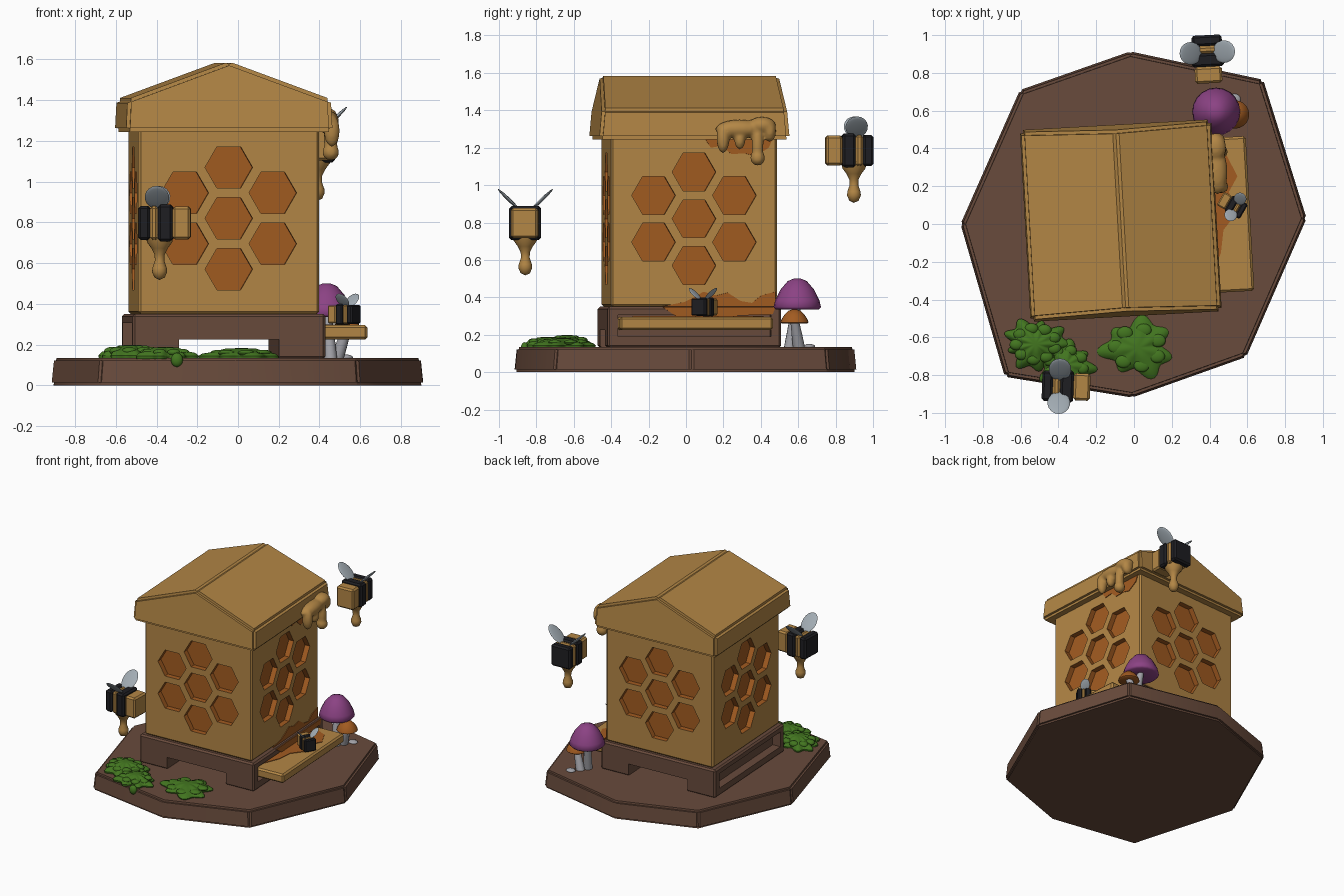
import bpy, bmesh, math
from mathutils import Matrix, Vector

if "Cube" in bpy.data.objects:
    bpy.data.objects.remove(bpy.data.objects["Cube"])

T, R = Matrix.Translation, Matrix.Rotation
rad = math.radians


def mat(name, r, g, b):
    m = bpy.data.materials.new(name)
    m.diffuse_color = (r, g, b, 1)
    m.use_nodes = True
    m.node_tree.nodes["Principled BSDF"].inputs["Base Color"].default_value = m.diffuse_color
    return m


WOOD = mat("golden wood", .45, .24, .06)
BROWN = mat("dark earth brown", .14, .07, .045)
HONEY = mat("amber honey", .36, .105, .015)
BLACK = mat("black", .013, .013, .016)
WING = mat("wing grey", .36, .41, .45)
PURPLE = mat("purple", .26, .055, .23)
STEM = mat("stem grey", .36, .36, .39)
GREEN = mat("moss green", .055, .18, .014)

# the hive stands slightly turned on its base
H = T((-.07, .018, 0)) @ R(rad(3.2), 4, 'Z')


def add(name, bm, mats, M=Matrix(), angle=35):
    bmesh.ops.recalc_face_normals(bm, faces=bm.faces)
    me = bpy.data.meshes.new(name)
    bm.to_mesh(me)
    bm.free()
    for m in (mats if isinstance(mats, list) else [mats]):
        me.materials.append(m)
    ob = bpy.data.objects.new(name, me)
    bpy.context.collection.objects.link(ob)
    ob.matrix_world = M
    smooth(ob, angle)
    return ob


def smooth(ob, angle=35):
    bpy.ops.object.select_all(action='DESELECT')
    bpy.context.view_layer.objects.active = ob
    ob.select_set(True)
    bpy.ops.object.shade_smooth_by_angle(angle=rad(angle))


def apply_mod(ob, kind, **props):
    m = ob.modifiers.new(kind, kind)
    for k, v in props.items():
        setattr(m, k, v)
    bpy.context.view_layer.update()
    bpy.context.view_layer.objects.active = ob
    bpy.ops.object.modifier_apply(modifier=m.name)


def bevel(bm, w, seg=1):
    if w:
        bmesh.ops.bevel(bm, geom=bm.edges[:], offset=w, segments=seg, affect='EDGES')


def box(lo, hi, bev=0, seg=1, bm=None):
    bm = bm or bmesh.new()
    lo, hi = Vector(lo), Vector(hi)
    bmesh.ops.create_cube(bm, size=1, matrix=T((lo + hi) / 2) @ Matrix.Diagonal((*(hi - lo), 1)))
    bevel(bm, bev, seg)
    return bm


def prism(bottom, top, bev=0, seg=1):
    bm = bmesh.new()
    a = [bm.verts.new(p) for p in bottom]
    b = [bm.verts.new(p) for p in top]
    bm.faces.new(a)
    bm.faces.new(b)
    for i in range(len(a)):
        j = (i + 1) % len(a)
        bm.faces.new((a[i], a[j], b[j], b[i]))
    bevel(bm, bev, seg)
    return bm


def rings(profile, seg=20, rfun=lambda a: 1):
    """Lathe of (radius, z) points; rfun varies the outline by angle."""
    bm = bmesh.new()
    loops = []
    for r, z in profile:
        loops.append([bm.verts.new((r * rfun(a) * math.cos(a), r * rfun(a) * math.sin(a), z))
                      for a in (2 * math.pi * i / seg for i in range(seg))])
    for p, q in zip(loops, loops[1:]):
        for i in range(seg):
            bm.faces.new((p[i], p[i - 1], q[i - 1], q[i]))
    bmesh.ops.remove_doubles(bm, verts=bm.verts, dist=1e-5)
    return bm


def ball(bm, c, r, rot=Matrix()):
    bmesh.ops.create_uvsphere(bm, u_segments=18, v_segments=10, radius=1,
                              matrix=T(c) @ rot @ Matrix.Diagonal((*r, 1)))


def cut(ob, bm):
    c = add("cutter", bm, HONEY, ob.matrix_world)
    c.hide_render = True
    apply_mod(ob, 'BOOLEAN', operation='DIFFERENCE', solver='EXACT', object=c)
    bpy.data.objects.remove(c)


# ground slab: uneven octagon
octa = [(-.02, .915), (.685, .765), (.915, .03), (.595, -.705), (-.01, -.92), (-.685, -.81),
        (-.92, 0), (-.605, .71)]
add("ground_slab", prism([(x, y, 0) for x, y in octa],
                         [(x * .985, y * .985, .135) for x, y in octa], .014, 2), BROWN)

# stand with an arch through it and a recess in each side
stand = add("stand", box((-.475, -.465, .13), (.475, .465, .35), .012), BROWN, H)
cut(stand, box((-.245, -.6, .05), (.245, .6, .225)))
for s in (-1, 1):
    xs = sorted((s * .41, s * .6))
    cut(stand, box((xs[0], -.41, .19), (xs[1], .41, .305)))
smooth(stand)

# hive body with seven hexagon cells on each wall
body = add("hive_body", box((-.445, -.445, .35), (.445, .445, 1.26), .012), [WOOD, HONEY], H)
cells = bmesh.new()
S = .25
for k in range(4):
    spots = [(0, 0)] + [(S * math.cos(rad(30 + 60 * i)), S * math.sin(rad(30 + 60 * i))) for i in range(6)]
    for u, v in spots:
        M = (R(rad(90 * k), 4, 'Z') @ T((u, -.445, .82 + v)) @ R(rad(90), 4, 'X') @ R(rad(30), 4, 'Z'))
        bmesh.ops.create_cone(cells, cap_ends=True, segments=6, radius1=.117, radius2=.117,
                              depth=.08, matrix=M)
cut(body, cells)
for p in body.data.polygons:
    c = p.center
    p.material_index = int(max(abs(c.x), abs(c.y)) < .43 and .36 < c.z < 1.24)
smooth(body)

# gabled roof, its ends leaning in slightly
gable = [(-.508, 1.245), (.508, 1.245), (.5, 1.405), (0, 1.59), (-.5, 1.405)]
ends = [[(x, s * (.51 - .09 * (z - 1.245)), z) for x, z in gable] for s in (-1, 1)]
add("roof", prism(*ends, .018, 2), WOOD, H)

# landing board
add("landing_board", box((.40, -.41, .225), (.685, .41, .295), .012), WOOD, H)

# honey stains as thin plates
low = [(-.17, .352), (-.05, .375), (.0, .40), (.05, .43), (.12, .41), (.18, .425), (.25, .38), (.31, .37),
       (.36, .41), (.435, .43), (.435, .352)]
high = [(.06, 1.245), (.09, 1.2), (.15, 1.21), (.2, 1.165), (.27, 1.17), (.33, 1.155), (.4, 1.2), (.42, 1.245)]
for name, pts in (("wall_stain", low), ("eave_stain", high)):
    add(name, prism([(.443, y, z) for y, z in pts], [(.450, y, z) for y, z in pts]), HONEY, H)
stand_pts = [(-.1, .30), (-.17, .348), (.435, .348), (.42, .31), (.2, .30)]
add("stand_stain", prism([(.473, y, z) for y, z in stand_pts], [(.479, y, z) for y, z in stand_pts]), HONEY, H)
spill = [(.46, -.33), (.52, -.2), (.54, -.08), (.61, .0), (.58, .12), (.63, .2), (.58, .31), (.46, .37)]
add("board_stain", prism([(x, y, .293) for x, y in spill], [(x, y, .299) for x, y in spill]), HONEY, H)

# thick drip over the eave
bm = bmesh.new()
for c, r in (((.52, .24, 1.30), (.06, .13, .05)), ((.52, .36, 1.32), (.06, .075, .045)),
             ((.54, .15, 1.25), (.04, .035, .08)), ((.545, .335, 1.21), (.035, .032, .10)),
             ((.545, .335, 1.145), (.042, .04, .042)), ((.54, .24, 1.24), (.035, .03, .05)),
             ((.53, .40, 1.29), (.045, .035, .06))):
    ball(bm, c, r)
drip = add("roof_drip", bm, WOOD, H)
apply_mod(drip, 'REMESH', mode='VOXEL', voxel_size=.01)
apply_mod(drip, 'SMOOTH', iterations=6)
smooth(drip, 80)


# striped bees
def bee(name, M, dripping=True):
    parts = (("head", WOOD, .04, .128, .072, .08), ("front_stripe", BLACK, -.03, .04, .085, .09),
             ("mid_stripe", WOOD, -.07, -.03, .078, .083), ("tail", BLACK, -.127, -.07, .08, .083))
    for n, m, x0, x1, w, h in parts:
        add(f"{name}_{n}", box((x0, -w, -h), (x1, w, h), .012), m, M)
    bm = bmesh.new()
    for s in (-1, 1):
        ball(bm, (-.035, s * .088, .125), (.06, .082, .009), R(s * rad(44), 4, 'X'))
    add(name + "_wings", bm, WING, M, 60)
    if dripping:
        prof = [(0, .02), (.07, .02), (.062, -.02), (.04, -.05), (.025, -.08), (.023, -.11), (.035, -.145),
                (.037, -.165), (.025, -.193), (0, -.205)]
        add(name + "_drip", rings(prof), WOOD, M @ T((-.025, 0, -.075)), 60)


bee("front_bee", T((-.36, -.86, .797)) @ R(rad(-2), 4, 'Z'))
bee("back_bee", T((.39, .873, 1.185)) @ R(rad(-87), 4, 'Z'))
bee("landing_bee", T((.52, .10, .348)) @ R(rad(150), 4, 'Z') @ Matrix.Scale(.56, 4), False)


# mushrooms
def mushroom(name, x, y, z0, z1, r, m, foot):
    h = z1 - z0
    prof = [(0, z0 + h * .12), (r * .9, z0), (r, z0 + h * .08), (r * .93, z0 + h * .3), (r * .7, z0 + h * .65),
            (r * .4, z0 + h * .92), (r * .15, z1), (0, z1)]
    add(name + "_cap", rings(prof), m, T((x, y, 0)), 60)
    a, b = Vector((*foot, .125)), Vector((x, y, z0 + h * .25))
    d = b - a
    q = d.to_track_quat('Z', 'Y').to_matrix().to_4x4()
    L, w = d.length, .028
    add(name + "_stem", rings([(0, 0), (w * 1.15, 0), (w, L * .5), (w * .8, L), (0, L)], 12), STEM, T(a) @ q, 60)


mushroom("tall_mushroom", .435, .595, .335, .50, .127, PURPLE, (.455, .555))
mushroom("small_mushroom", .535, .58, .26, .335, .075, HONEY, (.485, .605))
bm = bmesh.new()
ball(bm, (.53, .66, .137), (.035, .03, .014))
add("pebble", bm, STEM, angle=60)


# moss patches with lobed outlines
def moss(name, x, y, rx, ry, h, n, ph):
    prof = [(0, 0), (1, 0), (1.02, h * .25), (.92, h * .5), (.7, h * .62), (.4, h * .95), (.15, h), (0, h)]
    bm = rings(prof, 72, lambda a: .8 + .12 * math.cos(n * a + ph) + .1 * math.sin(3 * a + 2 * ph))
    for i in range(n):
        a = 2 * math.pi * i / n + ph
        ball(bm, (.55 * math.cos(a), .55 * math.sin(a), h * .55), (.2, .2, h * .3))
    add(name, bm, GREEN, T((x, y, .13)) @ Matrix.Diagonal((rx, ry, 1, 1)), 60)


moss("moss_corner", -.52, -.635, .185, .15, .068, 9, .4)
moss("moss_edge", -.36, -.745, .165, .14, .058, 8, 1.3)
moss("moss_front", .02, -.655, .21, .175, .052, 7, 2.2)
bm = bmesh.new()
ball(bm, (-.3, -.862, .125), (.03, .022, .035))
add("moss_drop", bm, GREEN, angle=60)
